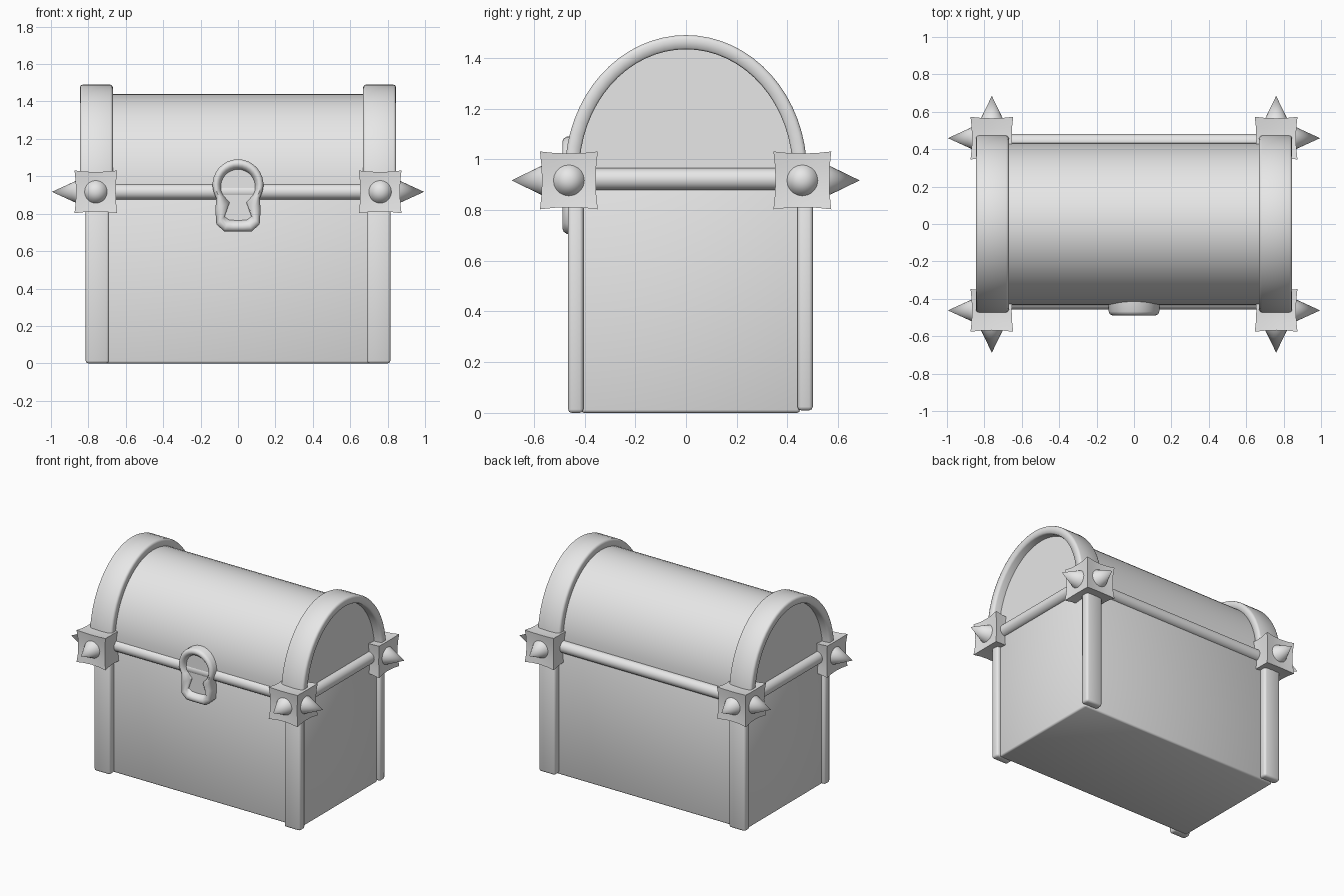
import bpy, bmesh, math
from mathutils import Matrix, Vector

if "Cube" in bpy.data.objects:
    bpy.data.objects.remove(bpy.data.objects["Cube"], do_unlink=True)

grey = bpy.data.materials.new("plain grey")
grey.use_nodes = True
COL = (0.8, 0.8, 0.8, 1)
grey.diffuse_color = COL
grey.node_tree.nodes["Principled BSDF"].inputs["Base Color"].default_value = COL


def finish(bm, name, angle=60, bevel=0, segments=2):
    bmesh.ops.recalc_face_normals(bm, faces=bm.faces)
    me = bpy.data.meshes.new(name)
    bm.to_mesh(me)
    bm.free()
    me.materials.append(grey)
    ob = bpy.data.objects.new(name, me)
    bpy.context.collection.objects.link(ob)
    if bevel:
        mod = ob.modifiers.new("rounded edges", 'BEVEL')
        mod.width, mod.segments = bevel, segments
        mod.limit_method = 'ANGLE'
    bpy.ops.object.select_all(action='DESELECT')
    ob.select_set(True)
    bpy.context.view_layer.objects.active = ob
    if angle >= 180:
        bpy.ops.object.shade_smooth()
    else:
        bpy.ops.object.shade_smooth_by_angle(angle=math.radians(angle))
    return ob


def box(name, lo, hi, bevel, angle=180):
    bm = bmesh.new()
    bmesh.ops.create_cube(bm, size=1)
    for v in bm.verts:
        v.co = Vector([lo[i] + (v.co[i] + 0.5) * (hi[i] - lo[i]) for i in range(3)])
    return finish(bm, name, angle, bevel)


def cone(name, start, end, r1, r2, sides):
    start, end = Vector(start), Vector(end)
    d = end - start
    bm = bmesh.new()
    rot = d.to_track_quat('Z', 'Y').to_matrix().to_4x4()
    bmesh.ops.create_cone(bm, cap_ends=True, segments=sides, radius1=r1, radius2=r2,
                          depth=d.length, matrix=Matrix.Translation((start + end) / 2) @ rot)
    return finish(bm, name)


def skin(bm, loops, closed=True):
    # Quads between neighbouring vertex loops of equal length
    for a, b in zip(loops, loops[1:]):
        n = len(a)
        for i in range(n if closed else n - 1):
            j = (i + 1) % n
            bm.faces.new((a[i], a[j], b[j], b[i]))


# Chest proportions
LID_Z, LID_A, LID_B = 0.95, 0.433, 0.49
POST_X, BLOCK_Z = 0.76, 0.917
BLOCK_Y = {-1: -0.462, 1: 0.459}
ARC = [math.pi * i / 32 for i in range(33)]

# Main box
box("chest_body", (-0.79, -0.415, 0), (0.79, 0.45, 0.92), 0.012)

# Barrel lid
bm = bmesh.new()
ends = []
for x in (-0.785, 0.785):
    pts = [(LID_A * math.cos(t), LID_Z + LID_B * math.sin(t)) for t in ARC]
    pts = [(LID_A, 0.89)] + pts + [(-LID_A, 0.89)]
    ends.append([bm.verts.new((x, y, z)) for y, z in pts])
skin(bm, ends)
for e in ends:
    bm.faces.new(e)
finish(bm, "lid", 50)

# Arched bands over both ends of the lid
W, T, C = 0.088, 0.05, 0.014
SECTION = [(-W, 0), (-W, T - C), (-W + C * 0.3, T - C * 0.3), (-W + C, T),
           (W - C, T), (W - C * 0.3, T - C * 0.3), (W, T - C), (W, 0),
           (W - C, -0.006), (-W + C, -0.006)]
for side, word in ((-1, "left"), (1, "right")):
    bm = bmesh.new()
    loops = []
    for t in ARC:
        loops.append([bm.verts.new((side * 0.757 + x, (LID_A - 0.006 + o) * math.cos(t),
                                    LID_Z + (LID_B + o) * math.sin(t))) for x, o in SECTION])
    skin(bm, loops)
    bm.faces.new(loops[0])
    bm.faces.new(loops[-1])
    finish(bm, "lid_band_" + word, 75)

# Rods along the seam
cone("front_rod", (-0.7, -0.415, 0.918), (0.7, -0.415, 0.918), 0.042, 0.042, 16)
cone("back_rod", (-0.7, 0.44, 0.918), (0.7, 0.44, 0.918), 0.042, 0.042, 16)
for side, word in ((-1, "left"), (1, "right")):
    cone("side_rod_" + word, (side * 0.785, -0.4, 0.922), (side * 0.785, 0.4, 0.922),
         0.043, 0.043, 16)

# Corner posts, flared blocks and spikes
for sx in (-1, 1):
    for sy in (-1, 1):
        tag = ("front_" if sy < 0 else "back_") + ("left" if sx < 0 else "right")
        cx, cy = sx * POST_X, BLOCK_Y[sy]
        y0, y1, foot = (-0.465, -0.405, 0) if sy < 0 else (0.44, 0.5, 0.01)
        px = sx * 0.752
        box("post_" + tag, (px - 0.063, y0, foot), (px + 0.063, y1, 0.88), 0.014)

        bm = bmesh.new()
        bmesh.ops.create_cube(bm, size=2)
        bmesh.ops.subdivide_edges(bm, edges=bm.edges[:], cuts=3, use_grid_fill=True)
        for v in bm.verts:
            c = v.co.copy()
            for i in range(3):
                a, b = [c[k] for k in range(3) if k != i]
                dip = 0.008 * (1 - a * a) + 0.008 * (1 - b * b)
                v.co[i] = c[i] * (0.114 - dip)
        bmesh.ops.translate(bm, verts=bm.verts, vec=(cx, cy, BLOCK_Z))
        finish(bm, "corner_block_" + tag, 50)

        for axis, d in (("side", Vector((sx, 0, 0))), ("end", Vector((0, sy, 0)))):
            p = Vector((cx, cy, BLOCK_Z))
            tip = 0.235 if axis == "side" else 0.226
            cone("spike_%s_%s" % (axis, tag), p + d * 0.09, p + d * tip, 0.066, 0, 20)

# Keyhole lock: outer and inner half outlines, mirrored
def outline(r, zc, low, n=11):
    pts = []
    for i in range(n):
        t = math.pi / 2 - (math.pi / 2 + 0.55) * i / (n - 1)
        pts.append((r * math.cos(t), zc + r * math.sin(t)))
    pts += low
    return pts + [(-x, z) for x, z in reversed(pts[1:])]


outer = outline(0.136, 0.955, [(0.121, 0.82), (0.116, 0.745), (0.075, 0.706), (0.03, 0.705)])
inner = outline(0.092, 0.945, [(0.045, 0.86), (0.072, 0.785), (0.05, 0.768), (0.02, 0.765)])


def mix(f):
    return [(a[0] + (b[0] - a[0]) * f, a[1] + (b[1] - a[1]) * f) for a, b in zip(outer, inner)]


bm = bmesh.new()
rings = []
for f, y in ((0, -0.37), (0, -0.468), (0.15, -0.482), (0.4, -0.488), (0.65, -0.484),
             (0.9, -0.47), (1, -0.452)):
    rings.append([bm.verts.new((x, y, z)) for x, z in mix(f)])
skin(bm, rings)
bm.faces.new(rings[0])
bm.faces.new(rings[-1])
finish(bm, "lock", 50)
